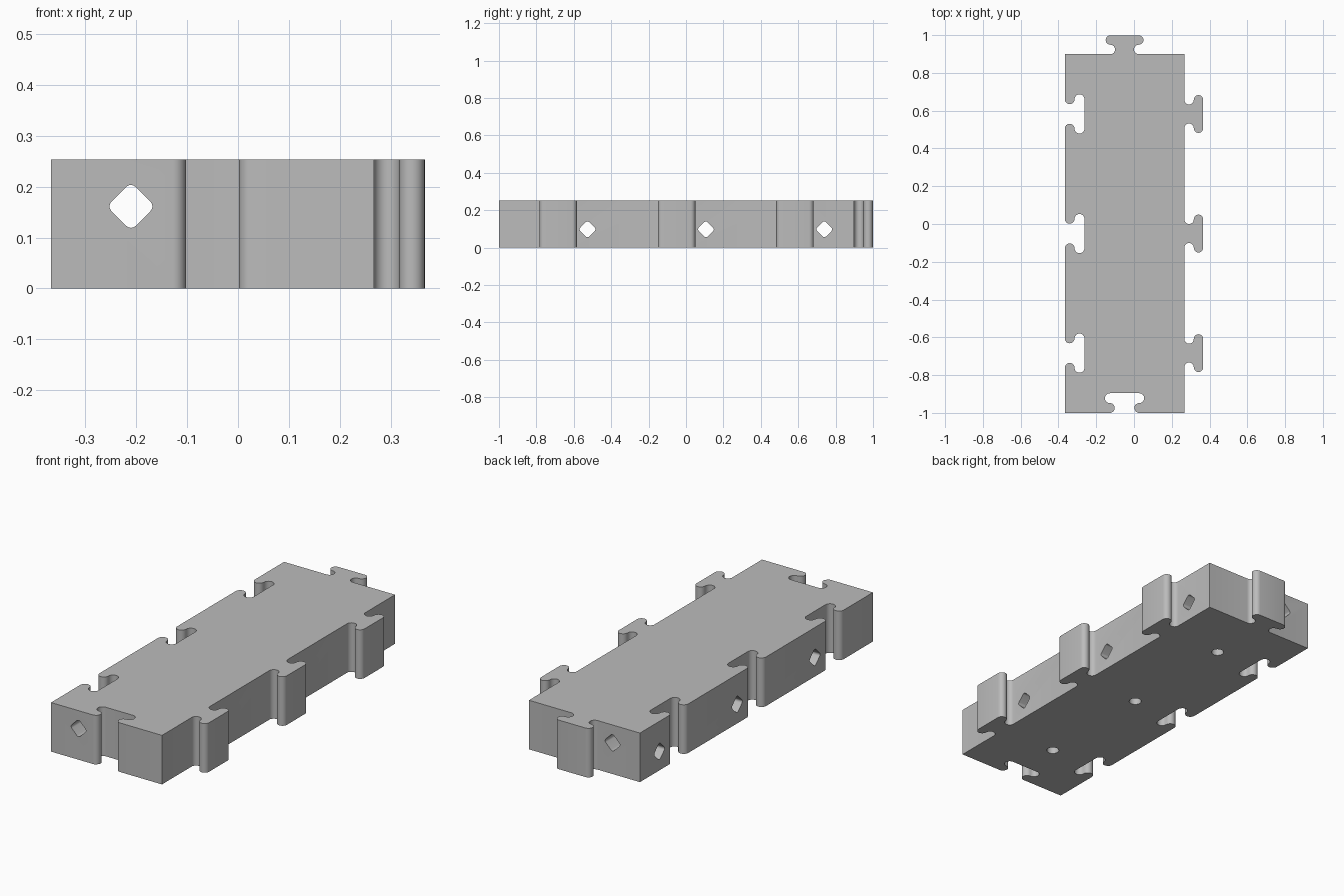
import bpy, bmesh, math
from mathutils import Vector, Matrix

default = bpy.data.objects.get("Cube")
if default:
    bpy.data.objects.remove(default, do_unlink=True)

HEIGHT = 0.253
CELL = 0.633                      # connector pitch and body width
X0, Y0 = -0.3665, -1.0            # front corner of the body
TAB_R, NOTCH_R = 0.025, 0.026     # radii of the locking curves
MID_X = X0 + CELL / 2
CELLS = [Y0 + CELL * (i + 0.5) for i in range(3)]

plastic = bpy.data.materials.new("mid_gray")
plastic.use_nodes = True
gray = (0.5, 0.5, 0.5, 1)
plastic.diffuse_color = gray
plastic.node_tree.nodes["Principled BSDF"].inputs["Base Color"].default_value = gray


def arc(center, radius, start, end, steps):
    """Points on an arc, angles in degrees."""
    points = []
    for i in range(steps + 1):
        a = math.radians(start + (end - start) * i / steps)
        points.append(Vector((center[0] + radius * math.cos(a),
                              center[1] + radius * math.sin(a))))
    return points


def connector(center, along, out, radius):
    """S-curved locking profile on an edge; out points away for tabs, inward for notches."""
    side = arc((-3 * radius, radius), radius, -90, 90, 12)
    side += arc((-3 * radius, 3 * radius), radius, 270, 90, 12)[1:]
    side += [Vector((-p.x, p.y)) for p in reversed(side)]
    return [Vector(center) + Vector(along) * p.x + Vector(out) * p.y for p in side]


def prism(name, outline, length, matrix=Matrix()):
    """Extrude a closed outline along local z."""
    bm = bmesh.new()
    face = bm.faces.new([bm.verts.new((p.x, p.y, 0)) for p in outline])
    grown = bmesh.ops.extrude_face_region(bm, geom=[face])["geom"]
    bmesh.ops.translate(bm, vec=(0, 0, length),
                        verts=[v for v in grown if isinstance(v, bmesh.types.BMVert)])
    bmesh.ops.recalc_face_normals(bm, faces=bm.faces)
    bm.transform(matrix)
    mesh = bpy.data.meshes.new(name)
    bm.to_mesh(mesh)
    bm.free()
    mesh.materials.append(plastic)
    obj = bpy.data.objects.new(name, mesh)
    bpy.context.collection.objects.link(obj)
    return obj


# Body outline, walked counter-clockwise: front, +x side, back, -x side
x1, y1 = X0 + CELL, Y0 + 3 * CELL
outline = [Vector((X0, Y0))]
outline += connector((MID_X, Y0), (1, 0), (0, 1), NOTCH_R)
outline.append(Vector((x1, Y0)))
for y in CELLS:
    outline += connector((x1, y), (0, 1), (1, 0), TAB_R)
outline.append(Vector((x1, y1)))
outline += connector((MID_X, y1), (-1, 0), (0, 1), TAB_R)
outline.append(Vector((X0, y1)))
for y in reversed(CELLS):
    outline += connector((X0, y), (0, -1), (1, 0), NOTCH_R)
body = prism("interlocking_block", outline, HEIGHT)

# Rounded diamond section for the through channels
diamond = []
for angle in range(0, 360, 90):
    c = Matrix.Rotation(math.radians(angle), 2) @ Vector((0.029, 0))
    diamond += arc(c, 0.013, angle - 45, angle + 45, 6)

# Lengthwise channel, cross channels and blind holes underneath
cutters = [prism("long_channel_cutter", diamond, 2.4,
                 Matrix.Translation((-0.21, 1.2, 0.161)) @ Matrix.Rotation(math.pi / 2, 4, "X"))]
circle = arc((0, 0), 0.03, 0, 360, 32)[:-1]
for y in CELLS:
    cutters.append(prism("cross_channel_cutter", diamond, 1.2,
                         Matrix.Translation((-0.6, y + 0.157, 0.098))
                         @ Matrix.Rotation(math.pi / 2, 4, "Y")))
    cutters.append(prism("bottom_hole_cutter", circle, 0.2,
                         Matrix.Translation((MID_X, y, -0.05))))

# Cut the holes and drop the cutters
bpy.ops.object.select_all(action="DESELECT")
bpy.context.view_layer.objects.active = body
body.select_set(True)
for cutter in cutters:
    cutter.hide_render = True
    cut = body.modifiers.new("cut", "BOOLEAN")
    cut.operation = "DIFFERENCE"
    cut.solver = "EXACT"
    cut.object = cutter
    bpy.ops.object.modifier_apply(modifier=cut.name)
    bpy.data.objects.remove(cutter, do_unlink=True)

bpy.ops.object.shade_smooth_by_angle(angle=math.radians(30))
